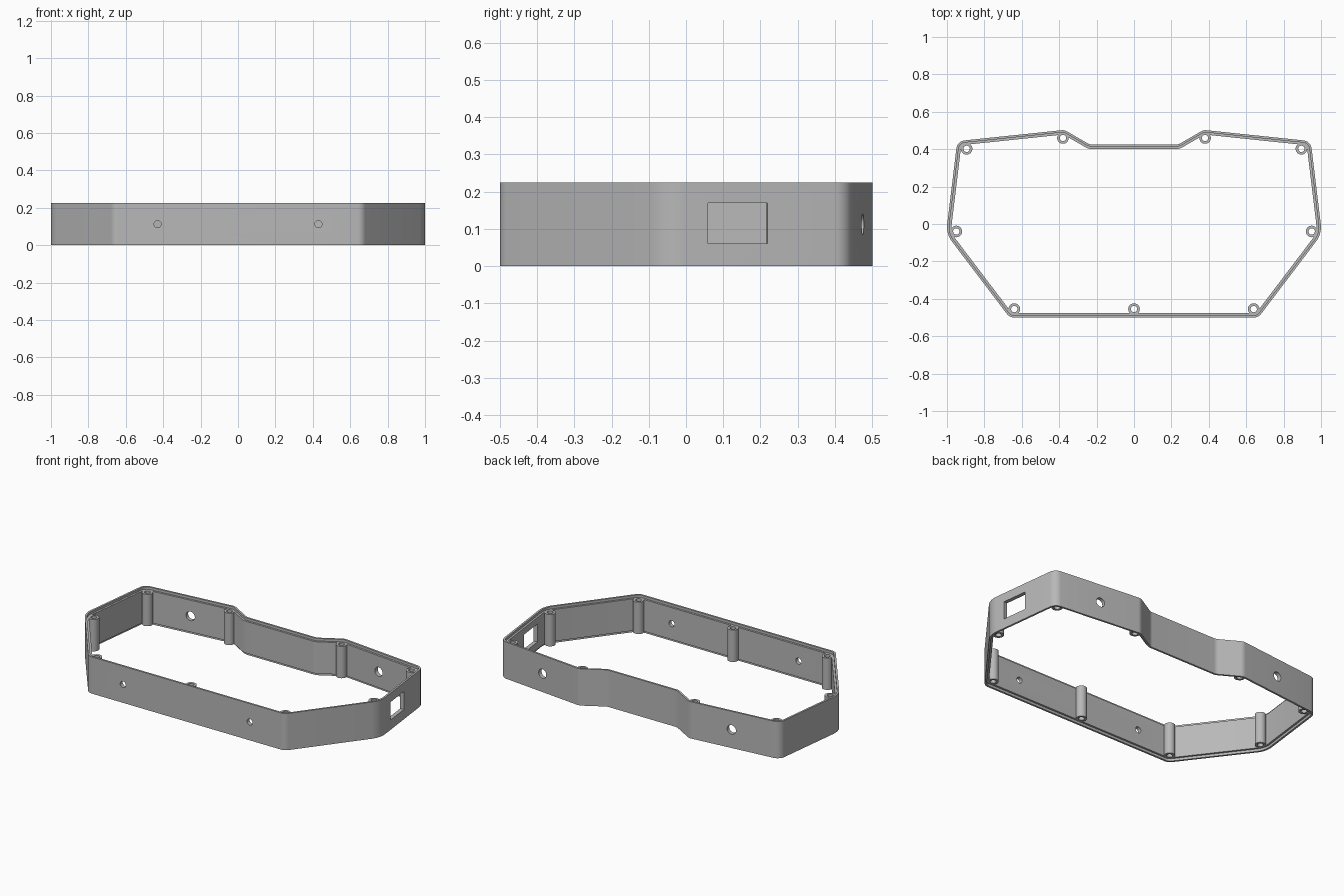
import bpy, bmesh, math
from mathutils import Vector, Matrix

HEIGHT, WALL, RIM, STEP = 0.225, 0.024, 0.012, 0.015

cube = bpy.data.objects.get("Cube")
if cube:
    bpy.data.objects.remove(cube, do_unlink=True)

grey = bpy.data.materials.new("plain grey")
grey.use_nodes = True
grey.diffuse_color = (0.48, 0.48, 0.48, 1)
grey.node_tree.nodes["Principled BSDF"].inputs["Base Color"].default_value = grey.diffuse_color


def make_object(name, bm):
    bmesh.ops.recalc_face_normals(bm, faces=bm.faces)
    mesh = bpy.data.meshes.new(name)
    bm.to_mesh(mesh)
    bm.free()
    mesh.materials.append(grey)
    obj = bpy.data.objects.new(name, mesh)
    bpy.context.collection.objects.link(obj)
    return obj


def select(obj):
    bpy.ops.object.select_all(action='DESELECT')
    obj.select_set(True)
    bpy.context.view_layer.objects.active = obj


def smooth(obj):
    select(obj)
    bpy.ops.object.shade_smooth_by_angle(angle=math.radians(30))


def fillet(corners, steps=8):
    """Round every corner (x, y, radius) of a closed counter-clockwise outline."""
    points = []
    for i, (x, y, radius) in enumerate(corners):
        p = Vector((x, y))
        a = (Vector(corners[i - 1][:2]) - p).normalized()
        b = (Vector(corners[(i + 1) % len(corners)][:2]) - p).normalized()
        half = a.angle(b) / 2
        centre = p + (a + b).normalized() * radius / math.sin(half)
        start = p + a * radius / math.tan(half) - centre
        end = p + b * radius / math.tan(half) - centre
        turn = math.atan2(start.x * end.y - start.y * end.x, start.dot(end))
        for k in range(steps + 1):
            points.append(centre + Matrix.Rotation(turn * k / steps, 2) @ start)
    return points


def inset(points, distance):
    """Offset a closed outline inwards with mitred joints."""
    result = []
    for i, p in enumerate(points):
        a = (p - points[i - 1]).normalized()
        b = (points[(i + 1) % len(points)] - p).normalized()
        na, nb = Vector((-a.y, a.x)), Vector((-b.y, b.x))
        result.append(p + (na + nb) * distance / (1 + na.dot(nb)))
    return result


def sweep(name, points, section):
    """Closed ring from an outline and a section of (inset, height) pairs."""
    bm = bmesh.new()
    rings = [[bm.verts.new((p.x, p.y, z)) for p in inset(points, d)] for d, z in section]
    n = len(points)
    for k, ring in enumerate(rings):
        nxt = rings[(k + 1) % len(rings)]
        for i in range(n):
            j = (i + 1) % n
            bm.faces.new((ring[i], ring[j], nxt[j], nxt[i]))
    return make_object(name, bm)


def cut(target, cutter):
    mod = target.modifiers.new("opening", 'BOOLEAN')
    mod.operation, mod.solver, mod.object = 'DIFFERENCE', 'EXACT', cutter
    select(target)
    bpy.ops.object.modifier_apply(modifier=mod.name)
    bpy.data.objects.remove(cutter, do_unlink=True)


def hole_cutter(x, y, radius, angle):
    bm = bmesh.new()
    bmesh.ops.create_cone(bm, cap_ends=True, segments=32, radius1=radius, radius2=radius, depth=0.12,
                          matrix=Matrix.Translation((x, y, HEIGHT / 2))
                          @ Matrix.Rotation(angle, 4, 'Z') @ Matrix.Rotation(math.pi / 2, 4, 'X'))
    return make_object("hole_cutter", bm)


# Outer outline: right half, then mirrored
half = [(0.665, -0.5, 0.05), (1.005, -0.052, 0.13), (0.945, 0.443, 0.05),
        (0.372, 0.503, 0.05), (0.237, 0.425, 0.05)]
outline = fillet(half + [(-x, y, r) for x, y, r in reversed(half)])

# Wall with a stepped rim along the top and bottom
frame = sweep("frame_wall", outline, [
    (0, 0), (0, HEIGHT), (RIM, HEIGHT), (RIM, HEIGHT - STEP),
    (WALL, HEIGHT - STEP), (WALL, STEP), (RIM, STEP), (RIM, 0)])

# Round holes in the front and the slanted back walls
back_angle = math.atan2(half[3][1] - half[2][1], half[2][0] - half[3][0])
for side in (-1, 1):
    cut(frame, hole_cutter(side * 0.43, -0.49, 0.019, 0))
    cut(frame, hole_cutter(side * 0.64, 0.465, 0.028, -side * back_angle))

# Rectangular port in one side wall
side_angle = math.atan2(half[1][0] - half[2][0], half[2][1] - half[1][1])
bm = bmesh.new()
bmesh.ops.create_cube(bm, size=1, matrix=Matrix.Translation((0.975, 0.138, 0.115))
                      @ Matrix.Rotation(side_angle, 4, 'Z') @ Matrix.Diagonal((0.12, 0.161, 0.11, 1)))
cut(frame, make_object("port_cutter", bm))
smooth(frame)

# Hollow screw posts, level with the ledges
right_posts = [("front", 0.64, -0.455), ("side", 0.95, -0.04),
               ("corner", 0.895, 0.402), ("back", 0.38, 0.46)]
posts = [("front_centre_post", 0, -0.455)]
for name, x, y in right_posts:
    posts += [(name + "_post_left", x, y), (name + "_post_right", -x, y)]
for name, x, y in posts:
    circle = [Vector((math.cos(a), math.sin(a))) * 0.031
              for a in (math.tau * k / 32 for k in range(32))]
    post = sweep(name, circle, [(0, STEP), (0, HEIGHT - STEP), (0.014, HEIGHT - STEP), (0.014, STEP)])
    post.location = (x, y, 0)
    smooth(post)
